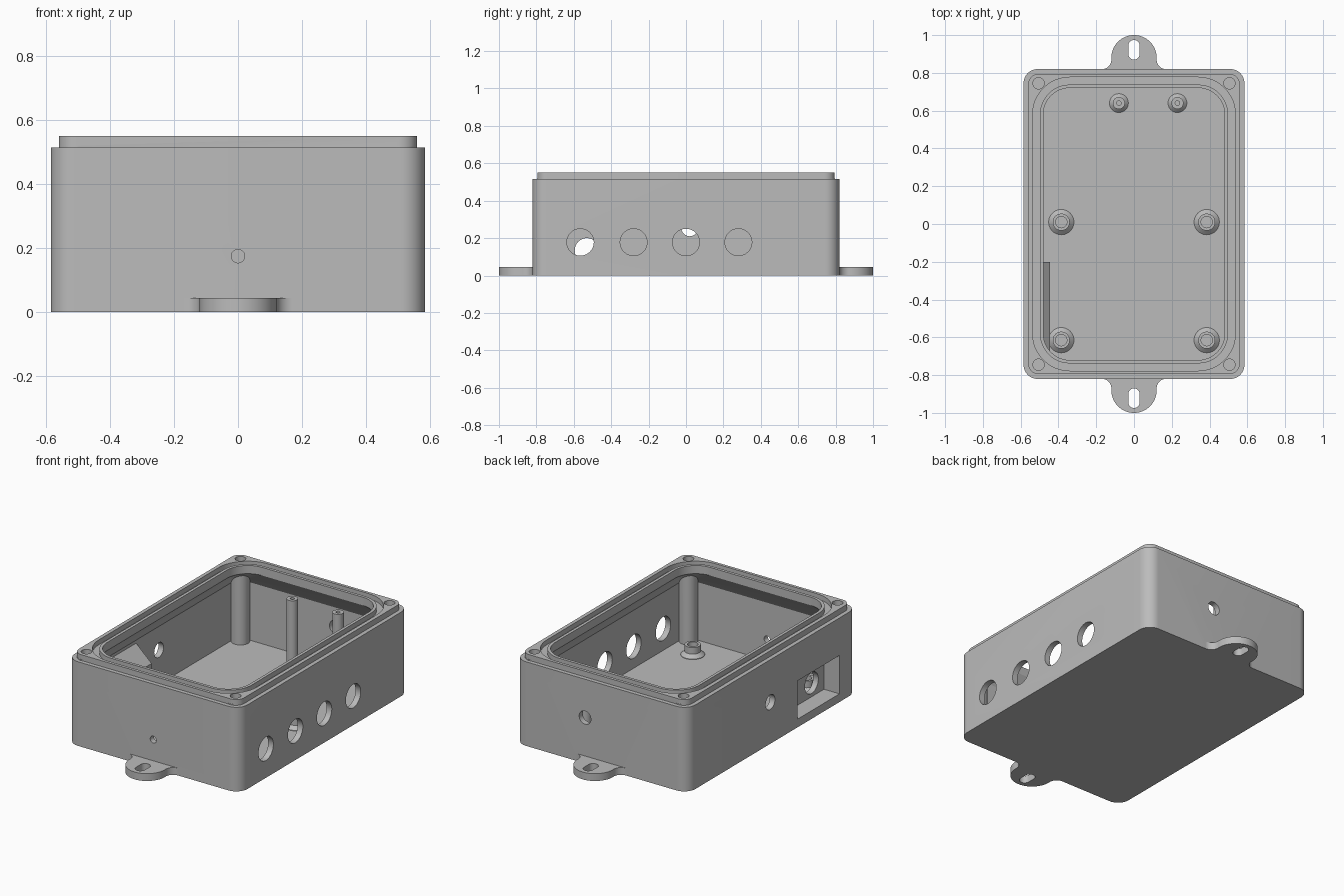
import bpy, bmesh
from math import sin, cos, pi, radians
from mathutils import Matrix

if "Cube" in bpy.data.objects:
    bpy.data.objects.remove(bpy.data.objects["Cube"])

plastic = bpy.data.materials.new("grey plastic")
plastic.use_nodes = True
grey = (0.5, 0.5, 0.5, 1)
plastic.diffuse_color = grey
plastic.node_tree.nodes["Principled BSDF"].inputs["Base Color"].default_value = grey


def make(name, bm):
    bmesh.ops.recalc_face_normals(bm, faces=bm.faces)
    mesh = bpy.data.meshes.new(name)
    bm.to_mesh(mesh)
    bm.free()
    mesh.materials.append(plastic)
    ob = bpy.data.objects.new(name, mesh)
    bpy.context.collection.objects.link(ob)
    return ob


def loft(name, loops):
    """Closed solid through matching loops of 3D points."""
    bm = bmesh.new()
    rings = [[bm.verts.new(p) for p in loop] for loop in loops]
    n = len(rings[0])
    for a, b in zip(rings, rings[1:]):
        for i in range(n):
            j = (i + 1) % n
            bm.faces.new((a[i], a[j], b[j], b[i]))
    bm.faces.new(rings[0][::-1])
    bm.faces.new(rings[-1])
    return make(name, bm)


def arc(cx, cy, r, start, end, steps=12):
    angles = [radians(start + (end - start) * i / steps) for i in range(steps + 1)]
    return [(cx + r * cos(a), cy + r * sin(a)) for a in angles]


def rounded(name, sections, y=0):
    """Rounded rectangles stacked in z: (z, half x, half y, corner radius)."""
    loops = []
    for z, hx, hy, r in sections:
        pts = []
        for k, (sx, sy) in enumerate([(1, 1), (-1, 1), (-1, -1), (1, -1)]):
            pts += arc(sx * (hx - r), y + sy * (hy - r), r, 90 * k, 90 * k + 90)
        loops.append([(px, py, z) for px, py in pts])
    return loft(name, loops)


def rod(name, center, r, length, axis="Z"):
    turn = {"X": Matrix.Rotation(pi / 2, 4, "Y"), "Y": Matrix.Rotation(pi / 2, 4, "X"),
            "Z": Matrix.Identity(4)}[axis]
    bm = bmesh.new()
    bmesh.ops.create_cone(bm, cap_ends=True, segments=40, radius1=r, radius2=r,
                          depth=length, matrix=Matrix.Translation(center) @ turn)
    return make(name, bm)


def turned(name, x, y, profile):
    """Solid of revolution from (radius, z) points that start and end on the axis."""
    bm = bmesh.new()
    verts = [bm.verts.new((r, 0, z)) for r, z in profile]
    edges = [bm.edges.new(pair) for pair in zip(verts, verts[1:])]
    bmesh.ops.spin(bm, geom=verts + edges, cent=(0, 0, 0), axis=(0, 0, 1),
                   angle=2 * pi, steps=40)
    bmesh.ops.remove_doubles(bm, verts=bm.verts, dist=0.0005)
    bmesh.ops.translate(bm, verts=bm.verts, vec=(x, y, 0))
    return make(name, bm)


def combine(target, tool, operation):
    mod = target.modifiers.new("join", "BOOLEAN")
    mod.operation, mod.solver, mod.object = operation, "EXACT", tool
    bpy.context.view_layer.update()
    graph = bpy.context.evaluated_depsgraph_get()
    mesh = bpy.data.meshes.new_from_object(target.evaluated_get(graph))
    target.modifiers.clear()
    target.data = mesh
    bpy.data.objects.remove(tool)


def cut(target, tool):
    combine(target, tool, "DIFFERENCE")


def add(target, tool):
    combine(target, tool, "UNION")


# Enclosure shell with a stepped top and an overhanging inner rim
FLOOR = 0.045
box = rounded("enclosure", [(0, .585, .82, .075), (.515, .585, .82, .075),
                            (.515, .56, .795, .055), (.55, .56, .795, .055)])
cut(box, rounded("cavity", [(FLOOR, .55, .785, .045), (.4, .55, .785, .045),
                            (.5, .48, .72, .14), (.6, .48, .72, .14)]))

# Gasket groove
groove = rounded("groove", [(.52, .537, .777, .197), (.6, .537, .777, .197)])
cut(groove, rounded("groove_core", [(.5, .498, .738, .158), (.7, .498, .738, .158)]))
cut(box, groove)

# Corner screw columns and mounting ears
corners = [(x, y) for x in (-.505, .505) for y in (-.745, .745)]
for x, y in corners:
    add(box, rod("screw_column", (x, y, .27), .052, .5))
right = arc(.1697, .87, .05, 270, 177) + arc(0, .88, .12, -3, 90, 20)
outline = [(.1697, .8)] + right + [(-x, y) for x, y in right[-2::-1]] + [(-.1697, .8)]
for s in (-1, 1):
    add(box, loft("mounting_ear", [[(x, s * y, z) for x, y in outline] for z in (0, FLOOR)]))
    cut(box, rounded("ear_slot", [(-.1, .03, .052, .0299), (.1, .03, .052, .0299)], s * .922))

# Connector housing with a sloped roof inside the right wall
wedge = [(-.57, .02), (-.445, .02), (-.445, .285), (-.57, .4)]
add(box, loft("connector_housing", [[(x, y, z) for x, z in wedge] for y in (-.69, -.2)]))
pocket = [(-.7, .05), (-.48, .05), (-.48, .285), (-.7, .285)]
cut(box, loft("connector_pocket", [[(x, y, z) for x, z in pocket] for y in (-.65, -.245)]))

# Screw holes and cable holes
for x, y in corners:
    cut(box, rod("screw_hole", (x, y, .45), .03, .4))
for y in (-.565, -.28, 0, .28):
    cut(box, rod("cable_hole", (.6, y, .178), .072, .2, "X"))
cut(box, rod("front_hole", (0, -.82, .175), .021, .2, "Y"))
cut(box, rod("back_hole", (.11, .82, .28), .04, .2, "Y"))
cut(box, rod("side_hole", (-.585, .02, .255), .045, .2, "X"))
cut(box, rod("connector_hole", (-.46, -.53, .135), .065, .1, "X"))
parts = [box]

# Short board standoffs with flared feet
for x in (-.385, .385):
    for y in (.01, -.615):
        parts.append(turned("board_standoff", x, y, [
            (0, .04), (.067, .04), (.067, .048), (.045, .068), (.045, .108),
            (.03, .108), (.03, .05), (0, .05)]))

# Tall posts near the back wall
for x in (-.08, .23):
    parts.append(turned("tall_post", x, .64, [
        (0, .04), (.05, .04), (.05, .048), (.032, .066), (.032, .46),
        (.012, .46), (.012, .38), (0, .38)]))

for ob in bpy.context.selected_objects:
    ob.select_set(False)
for ob in parts:
    ob.select_set(True)
bpy.context.view_layer.objects.active = box
bpy.ops.object.shade_smooth_by_angle(angle=radians(30))
